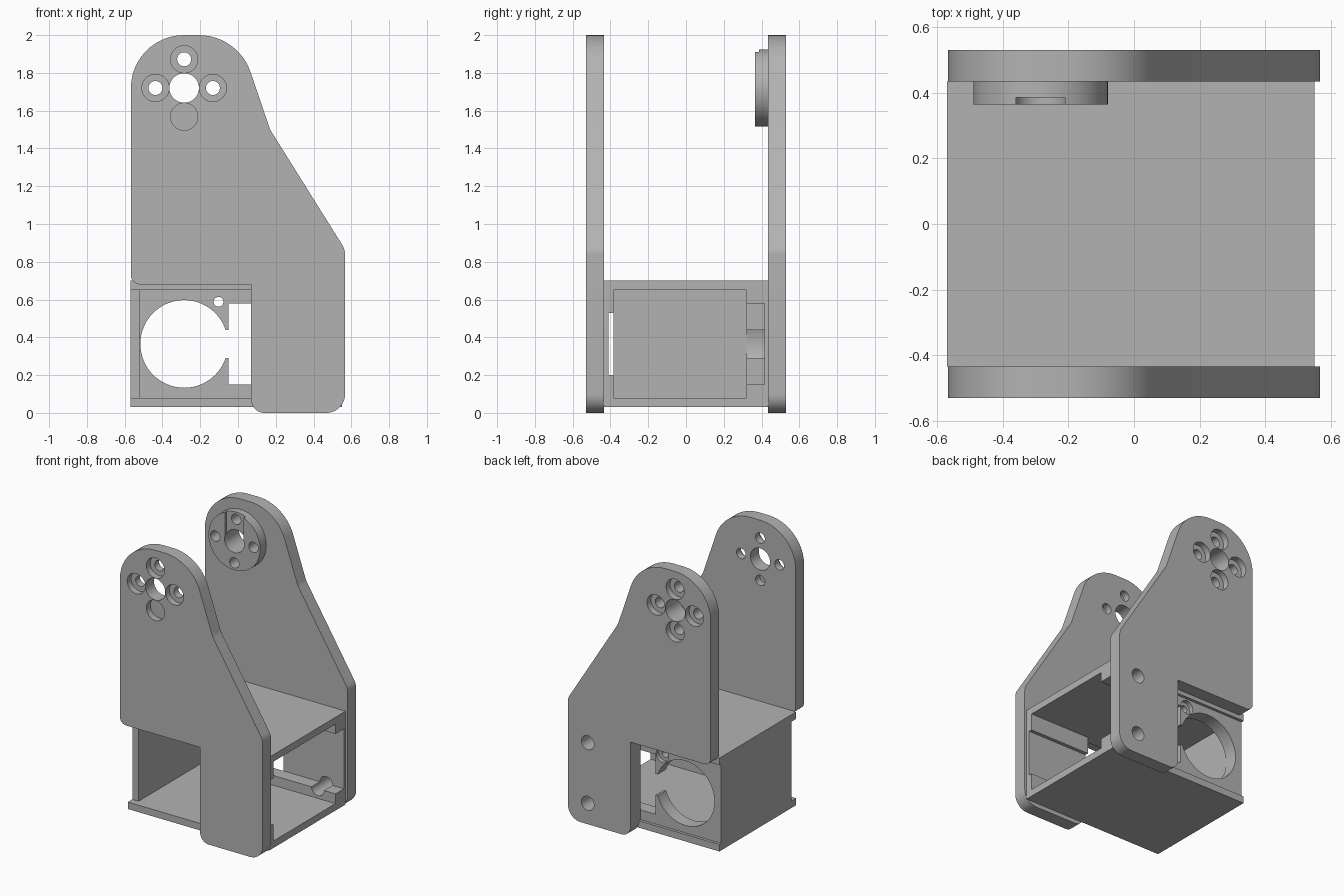
import bpy, bmesh, math
from mathutils import Vector, Matrix

cube = bpy.data.objects.get("Cube")
if cube:
    bpy.data.objects.remove(cube, do_unlink=True)

grey = bpy.data.materials.new("plain grey")
grey.use_nodes = True
grey.diffuse_color = (0.45, 0.45, 0.45, 1)
grey.node_tree.nodes["Principled BSDF"].inputs["Base Color"].default_value = (0.45, 0.45, 0.45, 1)


def make(name, bm):
    bmesh.ops.recalc_face_normals(bm, faces=bm.faces)
    mesh = bpy.data.meshes.new(name)
    bm.to_mesh(mesh)
    bm.free()
    mesh.materials.append(grey)
    ob = bpy.data.objects.new(name, mesh)
    bpy.context.collection.objects.link(ob)
    return ob


def box(name, x, y, z):
    bm = bmesh.new()
    size = [b - a for a, b in (x, y, z)]
    mid = [(a + b) / 2 for a, b in (x, y, z)]
    bmesh.ops.create_cube(bm, size=1, matrix=Matrix.Translation(mid) @ Matrix.Diagonal((*size, 1)))
    return make(name, bm)


def cylinder(name, x, z, r, y):
    bm = bmesh.new()
    place = Matrix.Translation((x, sum(y) / 2, z)) @ Matrix.Rotation(math.pi / 2, 4, "X")
    bmesh.ops.create_cone(bm, cap_ends=True, segments=64, radius1=r, radius2=r,
                          depth=y[1] - y[0], matrix=place)
    return make(name, bm)


def select(ob):
    bpy.ops.object.select_all(action="DESELECT")
    ob.select_set(True)
    bpy.context.view_layer.objects.active = ob


def cut(ob, *cutters):
    select(ob)
    for c in cutters:
        mod = ob.modifiers.new("cut", "BOOLEAN")
        mod.operation, mod.solver, mod.object = "DIFFERENCE", "EXACT", c
        bpy.ops.object.modifier_apply(modifier=mod.name)
        bpy.data.objects.remove(c, do_unlink=True)


def rounded(corners, steps=12):
    """Outline with each corner (x, z, radius) replaced by an arc."""
    out = []
    for i, (x, z, r) in enumerate(corners):
        p = Vector((x, z))
        if r == 0:
            out.append(p)
            continue
        a = (Vector(corners[i - 1][:2]) - p).normalized()
        b = (Vector(corners[(i + 1) % len(corners)][:2]) - p).normalized()
        half = a.angle(b) / 2
        centre = p + (a + b).normalized() * (r / math.sin(half))
        t = r / math.tan(half)
        start, end = p + a * t - centre, p + b * t - centre
        sweep = start.angle(end)
        for k in range(steps + 1):
            f = k / steps
            out.append(centre + (start * math.sin((1 - f) * sweep) + end * math.sin(f * sweep)) / math.sin(sweep))
    return out


def prism(name, outline, y):
    bm = bmesh.new()
    face = bm.faces.new([bm.verts.new((p.x, y[0], p.y)) for p in outline])
    ext = bmesh.ops.extrude_face_region(bm, geom=[face])
    verts = [v for v in ext["geom"] if isinstance(v, bmesh.types.BMVert)]
    bmesh.ops.translate(bm, verts=verts, vec=(0, y[1] - y[0], 0))
    return make(name, bm)


HUB_X, HUB_Z, RING = -0.285, 1.72, 0.152
IN, OUT = 0.435, 0.53
SCREWS = [(HUB_X + RING * dx, HUB_Z + RING * dz) for dx, dz in ((1, 0), (-1, 0), (0, 1), (0, -1))]


def hub_holes(y):
    spots = [(HUB_X, HUB_Z, 0.078)] + [(x, z, 0.037) for x, z in SCREWS]
    return [cylinder("cutter", x, z, r, y) for x, z, r in spots]


def mount_holes():
    return [cylinder("cutter", 0.41, z, 0.05, (0.2, 0.7)) for z in (0.15, 0.585)]


# Tall arms with a pivot hub and countersunk screw holes
arm = rounded([(-0.567, 2, 0.28), (0, 2, 0.29), (0.17, 1.5, 0.15), (0.567, 0.865, 0.1),
               (0.567, 0, 0.1), (0.07, 0, 0.07), (0.07, 0.68, 0), (-0.567, 0.68, 0.05)])
arms = {}
for name, side in (("front_arm", -1), ("back_arm", 1)):
    ob = prism(name, arm, sorted((side * IN, side * OUT)))
    sinks = [cylinder("cutter", x, z, 0.072, sorted((side * 0.485, side * 0.6))) for x, z in SCREWS]
    cut(ob, *hub_holes(sorted((side * 0.4, side * 0.7))), *sinks)
    arms[name] = ob
cut(arms["back_arm"], *mount_holes())

# Pivot disc on the inside of the back arm, with a keyway
disc = cylinder("pivot_disc", HUB_X, HUB_Z, 0.205, (0.365, IN))
cut(disc, box("cutter", (HUB_X - 0.075, HUB_X + 0.075), (0.3, 0.386), (HUB_Z, 2)),
    *hub_holes((0.3, 0.6)))

# Box housing between the arms
top = box("housing_top", (-0.57, 0.55), (-IN, IN), (0.65, 0.70))
floor = box("housing_floor", (-0.57, 0.55), (-IN, IN), (0.03, 0.08))
side = box("housing_side", (-0.57, -0.52), (-0.385, 0.415), (0.08, 0.65))

# Front rim behind the front arm, with a long groove
rim = box("front_rim", (0.07, 0.55), (-IN, -0.385), (0.08, 0.65))
cut(rim, box("cutter", (0, 0.7), (-0.41, -0.3), (0.2, 0.53)))

# Back wall with a motor opening, wire slot and screw holes
wall = box("back_wall", (-0.52, 0.55), (0.32, IN), (0.08, 0.65))
cut(wall,
    box("cutter", (-0.6, 0.07), (0.415, 0.5), (0, 0.8)),
    cylinder("cutter", -0.285, 0.365, 0.232, (0.2, 0.6)),
    box("cutter", (-0.2, 0), (0.2, 0.6), (0.29, 0.44)),
    box("cutter", (-0.05, 0.07), (0.2, 0.6), (0.15, 0.58)),
    box("cutter", (0.06, 0.7), (0.2, 0.415), (0.15, 0.58)),
    cylinder("cutter", -0.103, 0.588, 0.026, (0.2, 0.6)),
    cylinder("cutter", -0.103, 0.588, 0.05, (0.385, 0.6)),
    *mount_holes())

# Smooth the round surfaces, keep the edges sharp
for ob in [*arms.values(), disc, wall]:
    select(ob)
    bpy.ops.object.shade_smooth_by_angle(angle=math.radians(30))
